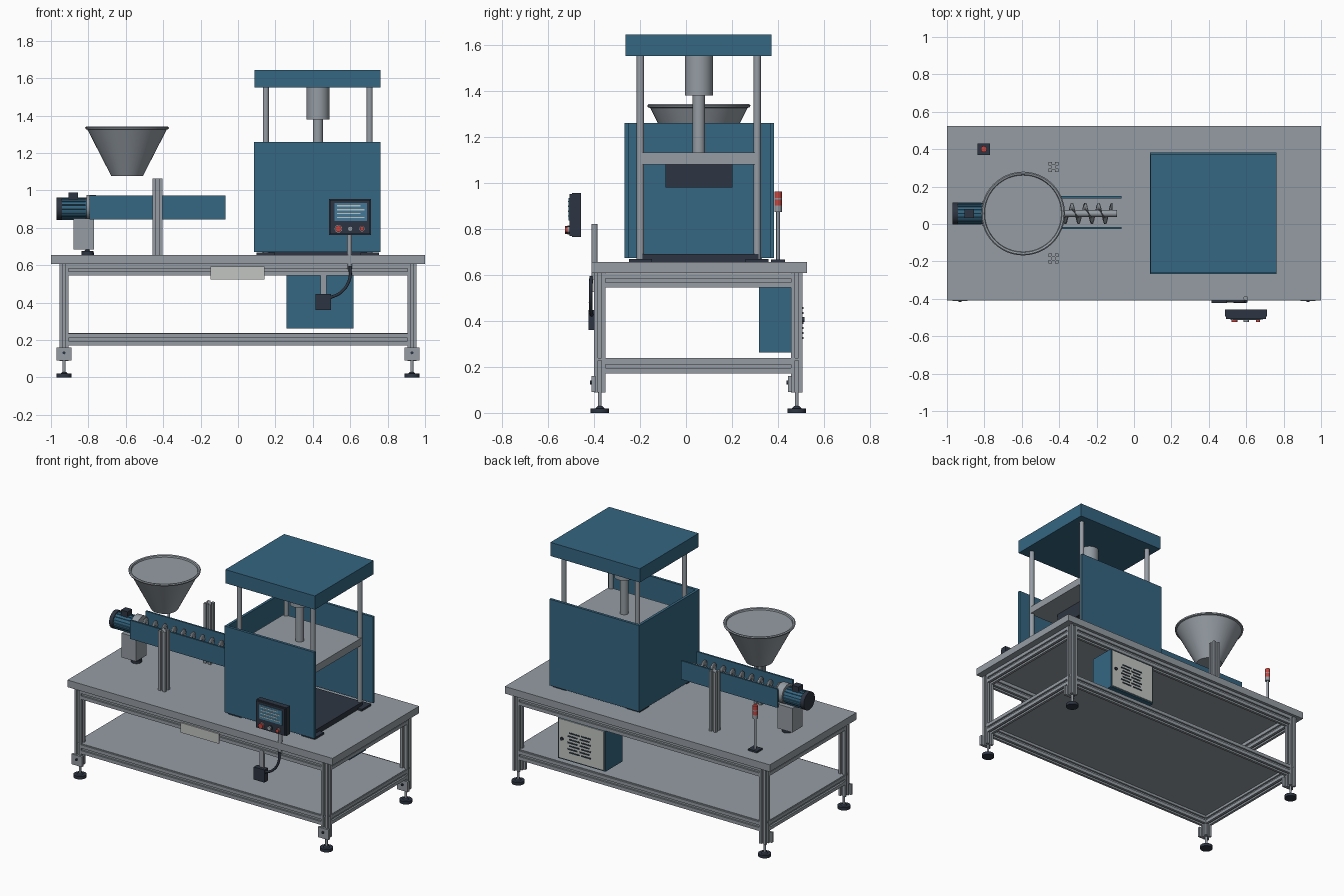
import bpy, bmesh, math
from mathutils import Vector

cube = bpy.data.objects.get("Cube")
if cube:
    bpy.data.objects.remove(cube, do_unlink=True)


def material(name, r, g, b):
    m = bpy.data.materials.new(name)
    m.use_nodes = True
    m.diffuse_color = (r, g, b, 1)
    m.node_tree.nodes["Principled BSDF"].inputs["Base Color"].default_value = (r, g, b, 1)
    return m


BLUE = material("machine blue", .035, .132, .22)
GREY = material("steel grey", .30, .335, .37)
DARK = material("dark slate", .027, .036, .054)
CREAM = material("pale panel", .54, .56, .54)
RED = material("signal red", .56, .06, .05)
SCREEN = material("screen blue", .055, .19, .31)


def finish(name, bm, mat, smooth=False):
    bmesh.ops.recalc_face_normals(bm, faces=bm.faces)
    me = bpy.data.meshes.new(name)
    bm.to_mesh(me)
    bm.free()
    me.materials.append(mat)
    ob = bpy.data.objects.new(name, me)
    bpy.context.collection.objects.link(ob)
    if smooth:
        bpy.ops.object.select_all(action='DESELECT')
        ob.select_set(True)
        bpy.context.view_layer.objects.active = ob
        bpy.ops.object.shade_smooth_by_angle(angle=math.radians(35))
    return ob


def box(name, x, y, z, mat):
    """Box from (min, max) ranges."""
    bm = bmesh.new()
    bmesh.ops.create_cube(bm, size=1)
    for v in bm.verts:
        v.co = [r[0] + (c + .5) * (r[1] - r[0]) for c, r in zip(v.co, (x, y, z))]
    return finish(name, bm, mat)


def place(bm, start, end):
    """Lay geometry built along z from start towards end."""
    d = Vector(end) - Vector(start)
    q = d.to_track_quat('Z', 'Y')
    for v in bm.verts:
        v.co = q @ v.co + Vector(start)


def rod(name, start, end, radius, mat, radius2=None, sides=32):
    bm = bmesh.new()
    length = (Vector(end) - Vector(start)).length
    bmesh.ops.create_cone(bm, cap_ends=True, segments=sides, radius1=radius,
                          radius2=radius if radius2 is None else radius2, depth=length)
    bmesh.ops.translate(bm, verts=bm.verts, vec=(0, 0, length / 2))
    place(bm, start, end)
    return finish(name, bm, mat, True)


def extrusion(name, start, end, w, h, mat=GREY):
    """Slotted aluminium bar, with a groove in each side."""
    s, d = .008, .012
    a, b = w / 2, h / 2
    pts = []
    for half, across, turn in ((a, b, 0), (b, a, 1), (a, b, 2), (b, a, 3)):
        side = [(half, -across), (half, -s), (half - d, -s), (half - d, s), (half, s)]
        for px, py in side:
            for _ in range(turn):
                px, py = -py, px
            pts.append((px, py, 0))
    bm = bmesh.new()
    f = bm.faces.new([bm.verts.new(p) for p in pts])
    ext = bmesh.ops.extrude_face_region(bm, geom=[f])["geom"]
    length = (Vector(end) - Vector(start)).length
    for v in ext:
        if isinstance(v, bmesh.types.BMVert):
            v.co.z = length
    place(bm, start, end)
    return finish(name, bm, mat)


def lathe(name, centre, profile, mat, steps=48):
    bm = bmesh.new()
    vs = [bm.verts.new((r, 0, z)) for r, z in profile]
    es = [bm.edges.new(p) for p in zip(vs, vs[1:])]
    bmesh.ops.spin(bm, geom=vs + es, axis=(0, 0, 1), cent=(0, 0, 0),
                   angle=math.tau, steps=steps)
    bmesh.ops.remove_doubles(bm, verts=bm.verts, dist=.0001)
    bmesh.ops.translate(bm, verts=bm.verts, vec=centre)
    return finish(name, bm, mat, True)


def levelling_foot(name, x, y, z, top, r):
    rod(name + "_pad", (x, y, z), (x, y, z + .02), r, DARK)
    rod(name + "_cone", (x, y, z + .02), (x, y, z + .03), r * .5, DARK, r * .25)
    rod(name + "_stem", (x, y, z + .02), (x, y, top), .008, GREY)


# Table: top, legs, feet, beams and shelf
box("table_top", (-1, 1), (-.41, .525), (.607, .655), GREY)
FRONT, BACK, LEG = -.374, .481, .93
for side, x in (("right", -LEG), ("left", LEG)):
    for end, y in (("front", FRONT), ("back", BACK)):
        n = f"{end}_{side}_leg"
        extrusion(n, (x, y, .088), (x, y, .607), .05, .05)
        levelling_foot(n + "_foot", x, y, 0, .09, .04)
        box(n + "_bracket", (x - .04, x + .04), (y - .037, y - .02), (.09, .16), GREY)
        rod(n + "_screw", (x, y - .044, .132), (x, y - .03, .132), .008, DARK)
    for level, z in (("lower", .203), ("upper", .575)):
        extrusion(f"{level}_{side}_beam", (x, FRONT + .025, z), (x, BACK - .025, z), .05, .062)
for end, y in (("front", FRONT), ("back", BACK)):
    for level, z in (("lower", .203), ("upper", .575)):
        extrusion(f"{level}_{end}_beam", (-LEG + .025, y, z), (LEG - .025, y, z), .05, .062)
box("shelf", (-.95, .95), (-.39, .495), (.228, .238), GREY)
box("front_name_plate", (-.146, .142), (-.409, -.4), (.525, .592), CREAM)

# Press: walls, base, columns, platen and head
box("press_front_wall", (.085, .763), (-.268, -.25), (.672, 1.26), BLUE)
box("press_back_wall", (.085, .763), (.365, .383), (.672, 1.26), BLUE)
box("press_side_wall", (.085, .103), (-.25, .365), (.672, 1.26), BLUE)
box("press_base", (.13, .72), (-.19, .315), (.655, .69), DARK)
CX, CY = .427, .056
for x in (.149, .704):
    for y in (-.198, .309):
        box("column_foot", (x - .05, x + .05), (y - .05, y + .05), (.655, .668), DARK)
        rod("press_column", (x, y, .66), (x, y, 1.56), .016, GREY)
box("press_platen", (.13, .72), (-.2, .311), (1.08, 1.13), GREY)
box("press_tool", (.28, .575), (-.09, .202), (.98, 1.08), DARK)
rod("ram_rod", (CX, CY, 1.12), (CX, CY, 1.39), .027, GREY)
rod("ram_cylinder", (CX, CY, 1.378), (CX, CY, 1.56), .061, GREY)
box("press_head", (.088, .763), (-.262, .372), (1.55, 1.643), BLUE)

# Hopper: rolled rim with a closed fill level
lathe("hopper", (-.593, CY, 0),
      [(0, 1.076), (.084, 1.076), (.212, 1.325), (.222, 1.328), (.224, 1.336),
       (.218, 1.341), (.208, 1.338), (.205, 1.328), (0, 1.328)], GREY)

# Conveyor: side plates, screw and posts
SZ = .91
for side, y in (("front", -.022), ("back", .143)):
    box(f"conveyor_{side}_plate", (-.794, -.067), (y - .006, y + .006), (.845, .972), BLUE)
for side, y in (("front", -.184), ("back", .305)):
    extrusion(f"conveyor_{side}_post", (-.43, y, .655), (-.43, y, 1.063), .052, .052)
rod("screw_shaft", (-.8, CY, SZ), (-.09, CY, SZ), .018, GREY)
bm = bmesh.new()
last, turns, seg = None, 9, 24
for i in range(turns * seg + 1):
    a = math.tau * i / seg
    x = -.76 + .071 * i / seg
    pair = [bm.verts.new((x, CY + r * math.cos(a), SZ + r * math.sin(a))) for r in (.016, .057)]
    if last:
        bm.faces.new((last[0], last[1], pair[1], pair[0]))
    last = pair
flight = finish("screw_flight", bm, GREY, True)
flight.modifiers.new("thickness", 'SOLIDIFY').thickness = .005

# Motor: fan cover, finned body, flange and support
rod("motor_fan_cover", (-.97, CY, .903), (-.942, CY, .903), .06, DARK)
rod("motor_body", (-.945, CY, .903), (-.8, CY, .903), .054, BLUE)
for i in range(16):
    a = math.tau * i / 16
    dy, dz = .056 * math.cos(a), .056 * math.sin(a)
    rod("motor_fin", (-.94, CY + dy, .903 + dz), (-.815, CY + dy, .903 + dz), .004, BLUE, sides=6)
box("motor_terminal_box", (-.905, -.855), (CY - .025, CY + .025), (.95, .99), DARK)
rod("motor_flange", (-.81, CY, SZ), (-.76, CY, SZ), .066, GREY)
box("motor_support", (-.88, -.77), (CY - .055, CY + .055), (.685, .85), GREY)
levelling_foot("support_foot", -.805, CY, .655, .69, .033)

# Signal tower
TX, TY = -.803, .4
box("signal_base", (TX - .033, TX + .033), (TY - .03, TY + .03), (.655, .667), DARK)
rod("signal_pole", (TX, TY, .66), (TX, TY, .88), .008, GREY)
for z0, z1, mat in ((.872, .9, GREY), (.9, .927, RED), (.927, .934, GREY), (.934, .962, RED)):
    rod("signal_segment", (TX, TY, z0), (TX, TY, z1), .016, mat)

# Control panel with screen and buttons
box("control_panel", (.487, .712), (-.495, -.457), (.763, .955), DARK)
box("control_bezel", (.492, .707), (-.507, -.495), (.768, .95), DARK)
box("control_screen", (.517, .69), (-.51, -.505), (.836, .934), SCREEN)
for i in range(4):
    z = .852 + i * .021
    box("screen_line", (.53, .655 if i % 2 else .675), (-.512, -.509), (z, z + .006), CREAM)
for x, r, mat in ((.537, .02, RED), (.6, .016, GREY), (.663, .014, RED)):
    rod("button_ring", (x, -.505, .795), (x, -.514, .795), r, GREY if mat is RED else DARK)
    rod("button_cap", (x, -.51, .795), (x, -.525, .795), r * .85, mat)
rod("panel_pole", (.597, -.397, .58), (.597, -.397, .82), .013, GREY)

# Junction box, its hanger and the cable
box("junction_box", (.415, .496), (-.423, -.385), (.36, .446), DARK)
box("junction_hanger", (.442, .474), (-.4, -.385), (.44, .56), GREY)
path = bpy.data.curves.new("panel_cable", 'CURVE')
path.dimensions = '3D'
path.bevel_depth = .008
sp = path.splines.new('BEZIER')
cable = [(.6, -.412, .595), (.595, -.414, .52), (.55, -.414, .455), (.49, -.41, .425)]
sp.bezier_points.add(len(cable) - 1)
for p, co in zip(sp.bezier_points, cable):
    p.co = co
    p.handle_left_type = p.handle_right_type = 'AUTO'
path.materials.append(DARK)
bpy.context.collection.objects.link(bpy.data.objects.new("panel_cable", path))

# Electrical cabinet under the table with a vented door
box("cabinet", (.258, .617), (.317, .5), (.262, .545), BLUE)
box("cabinet_door", (.266, .609), (.5, .507), (.27, .537), CREAM)
for i in range(7):
    z = .32 + i * .022
    shift = .012 * (i % 2)
    for x in (.36, .45):
        box("door_vent", (x + shift, x + shift + .075), (.506, .51), (z, z + .009), DARK)
rod("door_lock", (.58, .505, .405), (.58, .515, .405), .011, DARK)
